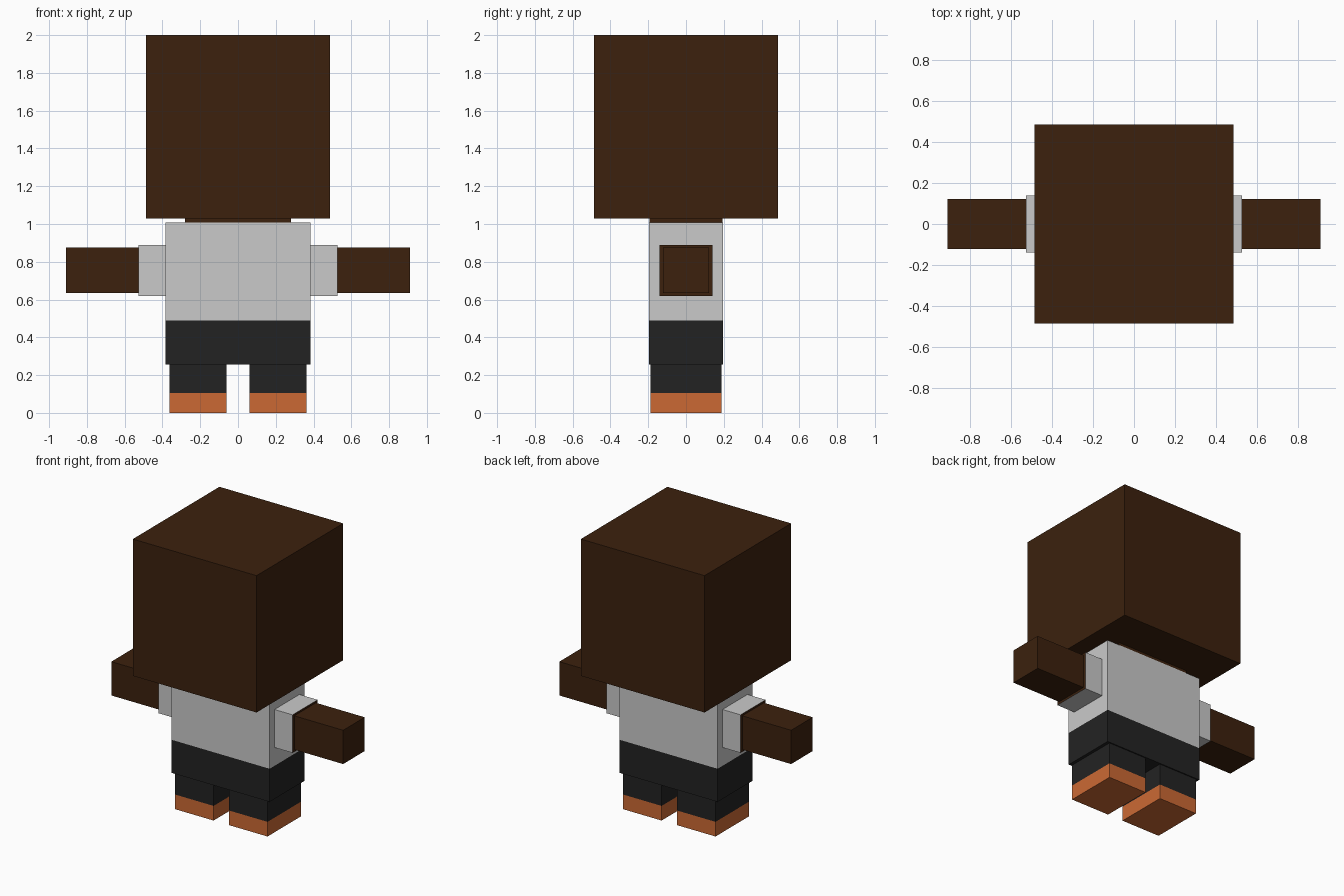
import bpy
import bmesh
from mathutils import Vector

cube = bpy.data.objects.get("Cube")
if cube:
    bpy.data.objects.remove(cube, do_unlink=True)


def make_material(name, rgb):
    mat = bpy.data.materials.new(name)
    mat.use_nodes = True
    colour = (*rgb, 1.0)
    mat.diffuse_color = colour
    mat.node_tree.nodes["Principled BSDF"].inputs["Base Color"].default_value = colour
    return mat


brown = make_material("dark brown", (0.045, 0.0152, 0.0043))
grey = make_material("light grey", (0.59, 0.59, 0.59))
black = make_material("soft black", (0.0165, 0.0165, 0.0165))
orange = make_material("orange", (0.6, 0.141, 0.034))


def box(name, low, high, mats, cut=None, rule=None):
    """Box between two corners; cut adds an edge loop at a height,
    rule(face) picks the material slot of each face."""
    low, high = Vector(low), Vector(high)
    centre, size = (low + high) / 2, high - low
    bm = bmesh.new()
    bmesh.ops.create_cube(bm, size=1)
    bmesh.ops.scale(bm, vec=size, verts=bm.verts)
    bmesh.ops.translate(bm, vec=centre, verts=bm.verts)
    if cut is not None:
        bmesh.ops.bisect_plane(bm, geom=bm.verts[:] + bm.edges[:] + bm.faces[:],
                               plane_co=(0, 0, cut), plane_no=(0, 0, 1))
    bm.normal_update()
    if rule:
        for face in bm.faces:
            face.material_index = int(rule(face))
    # Put the origin at the part's centre
    bmesh.ops.translate(bm, vec=-centre, verts=bm.verts)
    mesh = bpy.data.meshes.new(name)
    bm.to_mesh(mesh)
    bm.free()
    for mat in mats:
        mesh.materials.append(mat)
    obj = bpy.data.objects.new(name, mesh)
    obj.location = centre
    bpy.context.collection.objects.link(obj)
    return obj


def below(height):
    return lambda face: face.calc_center_median().z < height


# Head and neck
box("head", (-0.486, -0.486, 1.028), (0.486, 0.486, 2), [brown])
box("neck", (-0.28, -0.192, 1.008), (0.28, 0.192, 1.028), [brown])

# Shirt with trouser waist
waist = 0.49
box("torso", (-0.385, -0.195, 0.255), (0.385, 0.195, 1.008),
    [grey, black], waist, below(waist))

# Limbs on both sides
shoe_top = 0.104
for side, s in (("left", 1), ("right", -1)):
    def span(inner, outer):
        return sorted((s * inner, s * outer))

    x0, x1 = span(0.061, 0.363)
    box(side + "_leg", (x0, -0.187, 0), (x1, 0.187, 0.255),
        [black, orange], shoe_top, below(shoe_top))

    # Sleeve, with a skin-coloured open end
    x0, x1 = span(0.385, 0.527)
    box(side + "_sleeve", (x0, -0.14, 0.62), (x1, 0.14, 0.89),
        [grey, brown], rule=lambda face: face.normal.x * s > 0.5)

    x0, x1 = span(0.527, 0.911)
    box(side + "_arm", (x0, -0.121, 0.636), (x1, 0.121, 0.876), [brown])
